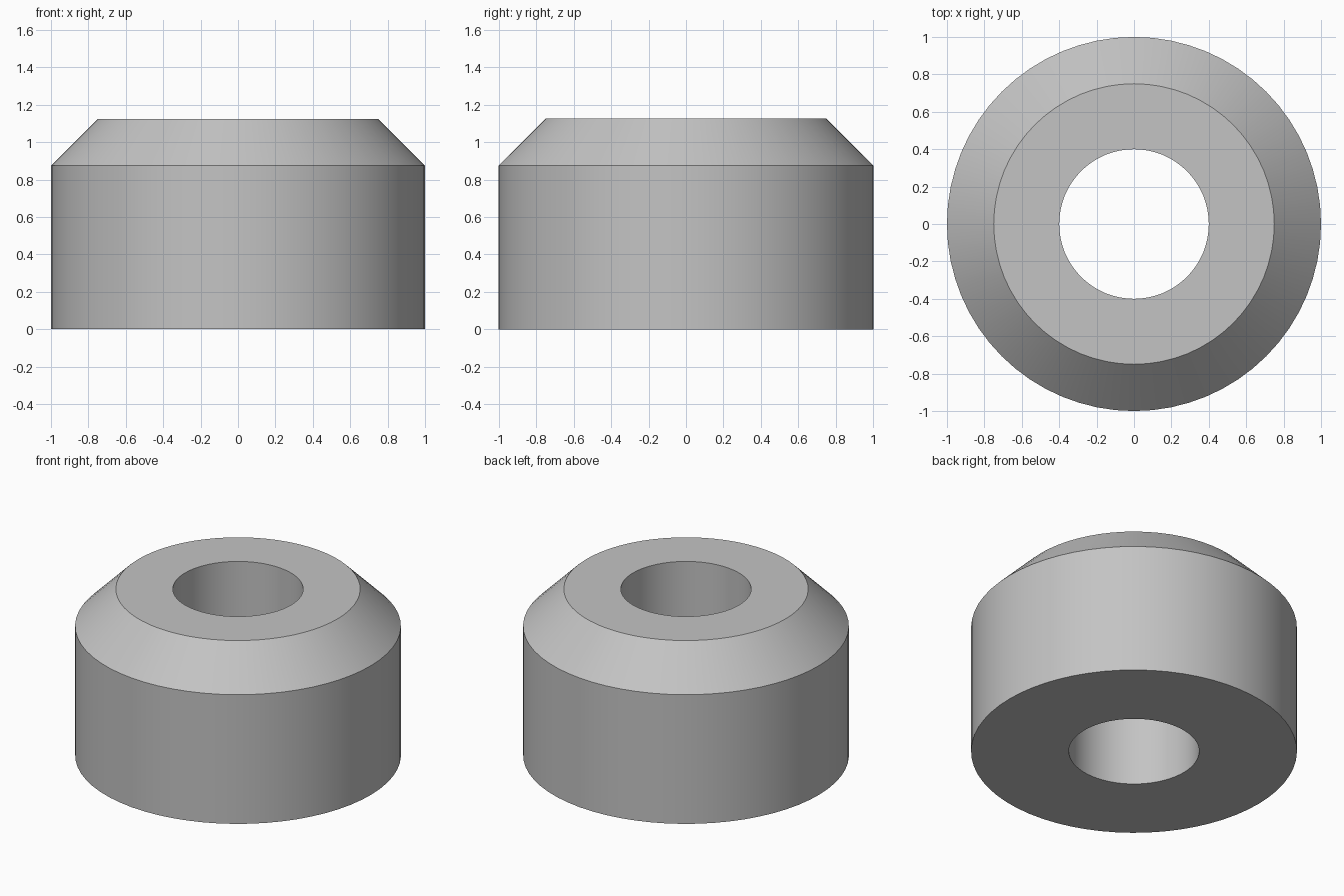
import bpy
import bmesh
import math

cube = bpy.data.objects.get("Cube")
if cube:
    bpy.data.objects.remove(cube, do_unlink=True)

SEGMENTS = 64
HEIGHT = 1.125
CHAMFER = 0.25
OUTER = 1.0
BORE = 0.4

# Plain grey material
grey = bpy.data.materials.new("plain grey")
grey.use_nodes = True
colour = (0.55, 0.55, 0.55, 1)
grey.diffuse_color = colour
grey.node_tree.nodes["Principled BSDF"].inputs["Base Color"].default_value = colour

# Closed cross-section (radius, height), running counter-clockwise
profile = [
    (BORE, 0),
    (OUTER, 0),
    (OUTER, HEIGHT - CHAMFER),
    (OUTER - CHAMFER, HEIGHT),
    (BORE, HEIGHT),
]

# Revolve the cross-section into a chamfered collar with a through bore
bm = bmesh.new()
verts = [bm.verts.new((r, 0, z)) for r, z in profile]
edges = [bm.edges.new((a, b)) for a, b in zip(verts, verts[1:] + verts[:1])]
bmesh.ops.spin(bm, geom=verts + edges, cent=(0, 0, 0), axis=(0, 0, 1),
               angle=math.tau, steps=SEGMENTS, use_merge=True)
bmesh.ops.remove_doubles(bm, verts=bm.verts, dist=0.0001)
bmesh.ops.recalc_face_normals(bm, faces=bm.faces)

mesh = bpy.data.meshes.new("chamfered_collar")
bm.to_mesh(mesh)
bm.free()
mesh.materials.append(grey)
collar = bpy.data.objects.new("chamfered_collar", mesh)
bpy.context.collection.objects.link(collar)

# Smooth round walls with crisp rims
bpy.ops.object.select_all(action="DESELECT")
collar.select_set(True)
bpy.context.view_layer.objects.active = collar
bpy.ops.object.shade_smooth_by_angle(angle=math.radians(30))
